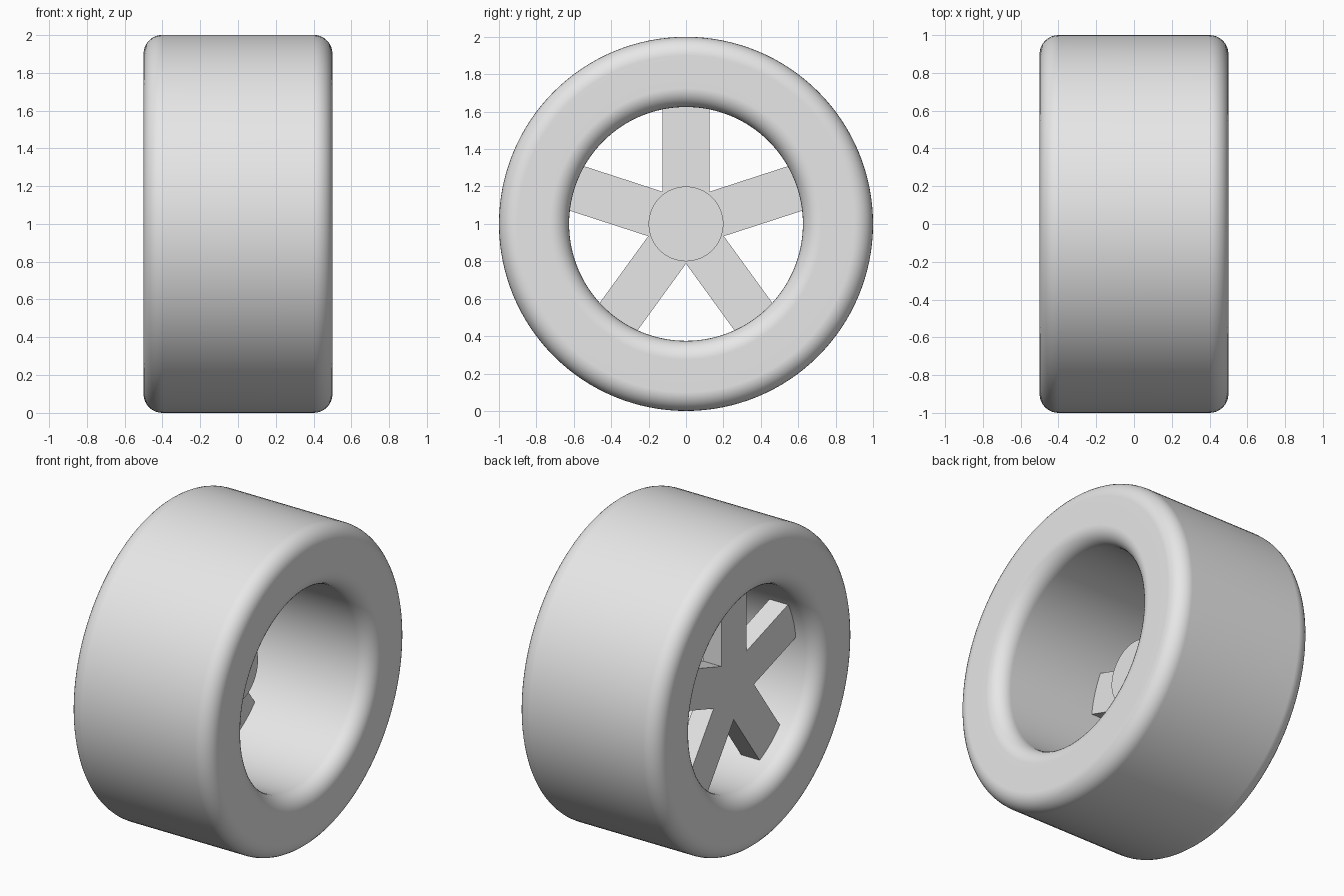
import bpy, bmesh, math
from mathutils import Matrix, Vector

cube = bpy.data.objects.get("Cube")
if cube:
    bpy.data.objects.remove(cube, do_unlink=True)

AXLE = Vector((0, 0, 1))      # wheel centre
OUTER, BORE, HALF_WIDTH, ROUND = 1.0, 0.625, 0.5, 0.1
BACK, FRONT, HUB_FACE = -0.335, -0.205, 0.0

grey = bpy.data.materials.new("light_grey")
grey.use_nodes = True
colour = (0.8, 0.8, 0.8, 1)
grey.diffuse_color = colour
bsdf = next(n for n in grey.node_tree.nodes if n.type == 'BSDF_PRINCIPLED')
bsdf.inputs["Base Color"].default_value = colour


def add_object(name, bm):
    """Turn a bmesh around the origin into a named wheel part on the axle."""
    bmesh.ops.recalc_face_normals(bm, faces=bm.faces[:])
    mesh = bpy.data.meshes.new(name)
    bm.to_mesh(mesh)
    bm.free()
    mesh.materials.append(grey)
    mesh.shade_smooth()
    mesh.set_sharp_from_angle(angle=math.radians(35))
    obj = bpy.data.objects.new(name, mesh)
    obj.location = AXLE
    bpy.context.collection.objects.link(obj)
    return obj


# Tyre: rounded rectangle section spun around the axle
bm = bmesh.new()
section = []
corners = [(1, OUTER, -1, 0), (-1, OUTER, -1, 90), (-1, BORE, 1, 180), (1, BORE, 1, 270)]
for side, radius, inward, start in corners:
    for step in range(9):
        a = math.radians(start + step * 90 / 8)
        x = side * (HALF_WIDTH - ROUND) + ROUND * math.cos(a)
        r = radius + inward * ROUND + ROUND * math.sin(a)
        section.append(bm.verts.new((x, 0, r)))
edges = [bm.edges.new((section[i - 1], v)) for i, v in enumerate(section)]
bmesh.ops.spin(bm, geom=section + edges, cent=(0, 0, 0), axis=(1, 0, 0),
               angle=math.tau, steps=128)
bmesh.ops.remove_doubles(bm, verts=bm.verts[:], dist=0.0001)
tyre = add_object("tyre", bm)
weighted = tyre.modifiers.new("flat_side_walls", 'WEIGHTED_NORMAL')
weighted.keep_sharp = True

# Hub: cylinder rising from the spokes towards +x
bm = bmesh.new()
bmesh.ops.create_cone(bm, cap_ends=True, segments=64, radius1=0.2, radius2=0.2,
                      depth=HUB_FACE - BACK - 0.005,
                      matrix=Matrix.Translation(((BACK + 0.005 + HUB_FACE) / 2, 0, 0))
                      @ Matrix.Rotation(math.pi / 2, 4, 'Y'))
add_object("hub", bm)

# Spokes: a five-armed star with notches where neighbouring arms meet
bm = bmesh.new()
half, reach = 0.125, 0.65
notch = half / math.tan(math.radians(36))
outline = []
for k in range(5):
    turn = Matrix.Rotation(k * math.tau / 5, 3, 'X')
    for y, z in [(-half, reach), (half, reach), (half, notch)]:
        outline.append((turn.inverted() @ Vector((0, y, z))) + Vector((BACK, 0, 0)))
star = bm.faces.new([bm.verts.new(p) for p in outline])
extruded = bmesh.ops.extrude_face_region(bm, geom=[star], use_keep_orig=True)
bmesh.ops.translate(bm, vec=(FRONT - BACK, 0, 0),
                    verts=[g for g in extruded["geom"] if isinstance(g, bmesh.types.BMVert)])
add_object("spokes", bm)
